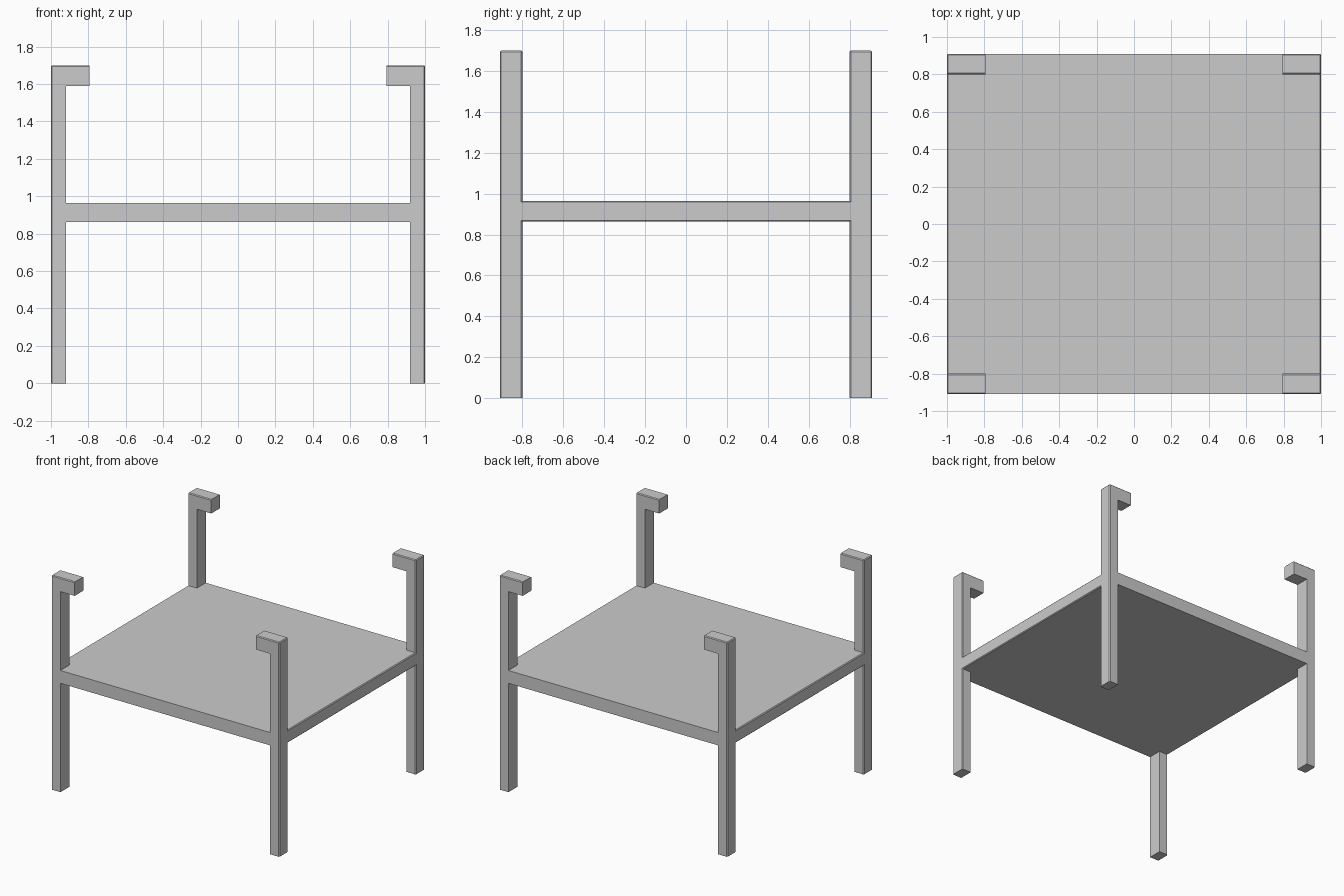
import bpy, bmesh, math

if "Cube" in bpy.data.objects:
    bpy.data.objects.remove(bpy.data.objects["Cube"])

HX, HY, TOP = 1.0, 0.91, 1.70
BEVEL = 0.006


def extrude_profile(name, points, y0, y1):
    """Extrude a closed x-z outline from y0 to y1."""
    bm = bmesh.new()
    face = bm.faces.new([bm.verts.new((x, y0, z)) for x, z in points])
    out = bmesh.ops.extrude_face_region(bm, geom=[face])
    for v in out["geom"]:
        if isinstance(v, bmesh.types.BMVert):
            v.co.y = y1
    bmesh.ops.recalc_face_normals(bm, faces=bm.faces[:])
    mesh = bpy.data.meshes.new(name)
    bm.to_mesh(mesh)
    bm.free()
    obj = bpy.data.objects.new(name, mesh)
    bpy.context.collection.objects.link(obj)
    return obj


# Shelf: full-width slab flush with the outer faces of the legs
frame = extrude_profile("stacking_shelf_frame",
                        [(-HX, 0.863), (HX, 0.863), (HX, 0.965), (-HX, 0.965)],
                        -HY, HY)

# Hooked corner leg, mirrored to all four corners
legs = extrude_profile("hooked_legs",
                       [(0.92, 0), (HX, 0), (HX, TOP), (0.795, TOP),
                        (0.795, 1.59), (0.92, 1.59)], -HY, -0.80)
mirror = legs.modifiers.new("corners", 'MIRROR')
mirror.use_axis = (True, True, False)

# Weld the legs and shelf into one solid
union = frame.modifiers.new("weld", 'BOOLEAN')
union.operation = 'UNION'
union.solver = 'EXACT'
union.object = legs
bpy.context.view_layer.objects.active = frame
bpy.ops.object.modifier_apply(modifier=union.name)
bpy.data.objects.remove(legs)

# Merge flush faces, then ease the edges of the end faces and hook tops
bm = bmesh.new()
bm.from_mesh(frame.data)
bmesh.ops.remove_doubles(bm, verts=bm.verts[:], dist=0.0005)
bmesh.ops.dissolve_limit(bm, angle_limit=math.radians(1),
                         verts=bm.verts[:], edges=bm.edges[:])


def eased(edge):
    a, b = (v.co for v in edge.verts)
    on_end = all(abs(abs(p.x) - HX) < 1e-3 for p in (a, b))
    on_top = all(abs(p.z - TOP) < 1e-3 for p in (a, b))
    on_floor = all(p.z < 1e-3 for p in (a, b))
    hook_tip = all(abs(p.x) < 0.8 for p in (a, b))
    return (on_end or on_top) and not on_floor and not hook_tip


bmesh.ops.bevel(bm, geom=[e for e in bm.edges if eased(e)], offset=BEVEL,
                segments=1, profile=0.5, affect='EDGES', clamp_overlap=True)
bm.to_mesh(frame.data)
bm.free()
